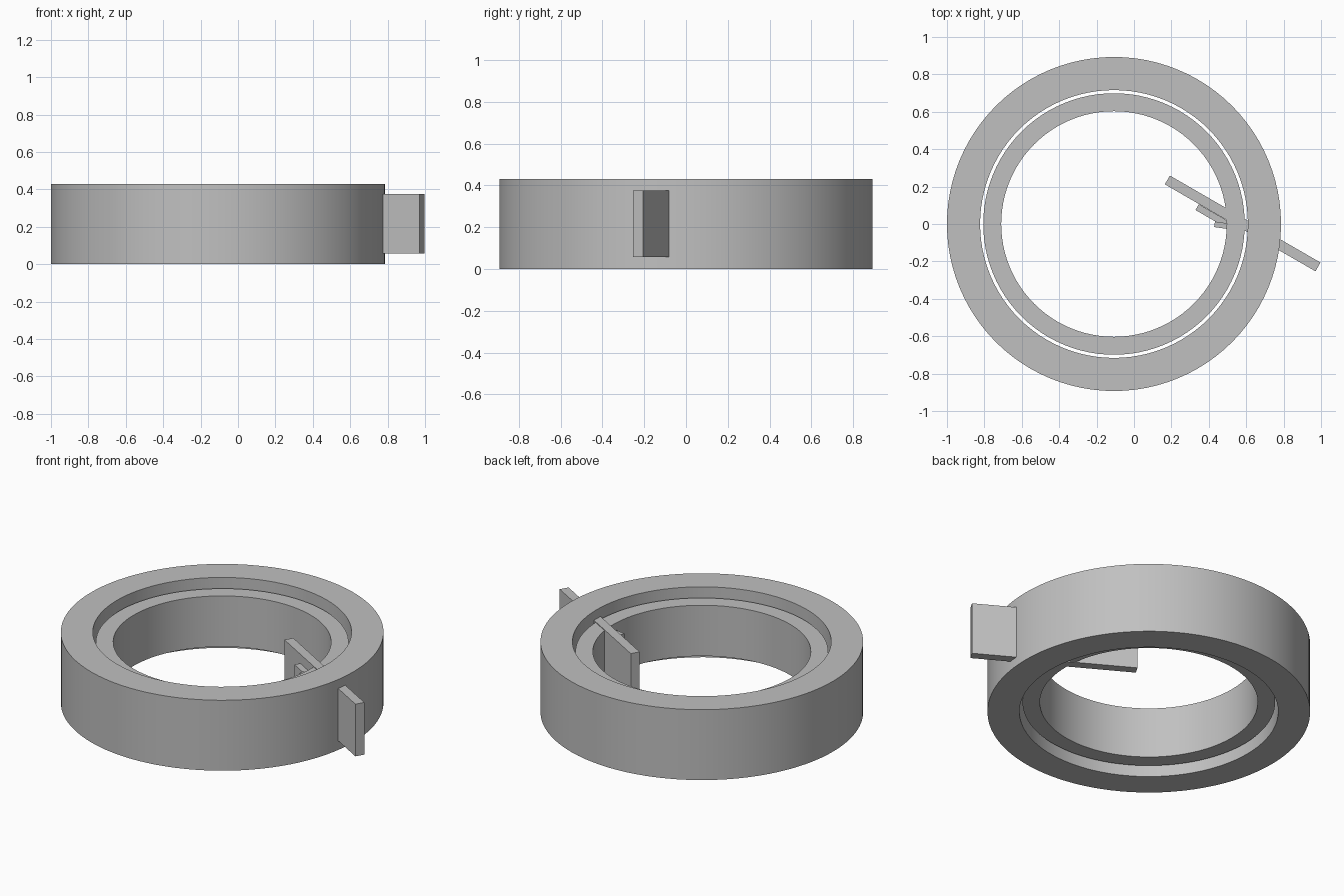
import bpy, bmesh, math
from mathutils import Matrix

cube = bpy.data.objects.get("Cube")
if cube:
    bpy.data.objects.remove(cube, do_unlink=True)

grey = bpy.data.materials.new("mid_grey")
grey.use_nodes = True
COLOUR = (0.53, 0.53, 0.53, 1)
grey.diffuse_color = COLOUR
grey.node_tree.nodes["Principled BSDF"].inputs["Base Color"].default_value = COLOUR

CENTRE_X = -0.107
SEGMENTS = 96


def add_object(name, bm):
    bmesh.ops.recalc_face_normals(bm, faces=bm.faces)
    mesh = bpy.data.meshes.new(name)
    bm.to_mesh(mesh)
    bm.free()
    mesh.materials.append(grey)
    obj = bpy.data.objects.new(name, mesh)
    bpy.context.collection.objects.link(obj)
    return obj


def ring(name, inner, outer, bottom, top):
    """Rectangular section spun around the vertical axis."""
    bm = bmesh.new()
    corners = [(inner, bottom), (outer, bottom), (outer, top), (inner, top)]
    verts = [bm.verts.new((r, 0, z)) for r, z in corners]
    edges = [bm.edges.new((verts[i], verts[(i + 1) % 4])) for i in range(4)]
    bmesh.ops.spin(bm, geom=verts + edges, cent=(0, 0, 0), axis=(0, 0, 1),
                   angle=math.tau, steps=SEGMENTS, use_merge=True)
    bmesh.ops.remove_doubles(bm, verts=bm.verts, dist=0.0001)
    obj = add_object(name, bm)
    obj.location.x = CENTRE_X
    bpy.ops.object.select_all(action='DESELECT')
    obj.select_set(True)
    bpy.context.view_layer.objects.active = obj
    bpy.ops.object.shade_smooth_by_angle(angle=math.radians(30))


def plate(name, x, y, length, thickness, bottom, top, degrees):
    """Upright plate, turned about the vertical axis."""
    bm = bmesh.new()
    bmesh.ops.create_cube(bm, size=1, matrix=Matrix.Diagonal(
        (length, thickness, top - bottom, 1)))
    obj = add_object(name, bm)
    obj.location = (x, y, (bottom + top) / 2)
    obj.rotation_euler.z = math.radians(degrees)


# Concentric rings with a narrow gap
ring("outer_ring", 0.716, 0.893, 0, 0.43)
ring("inner_ring", 0.603, 0.699, 0.06, 0.37)

# Long slanted blade through both rings, with two stiffeners behind it
plate("blade", 0.581, 0.003, 0.93, 0.054, 0.056, 0.375, -30)
plate("blade_backing", 0.435, 0.034, 0.225, 0.036, 0.11, 0.32, -30)
plate("blade_wedge", 0.49, -0.01, 0.12, 0.03, 0.1, 0.33, -8)
